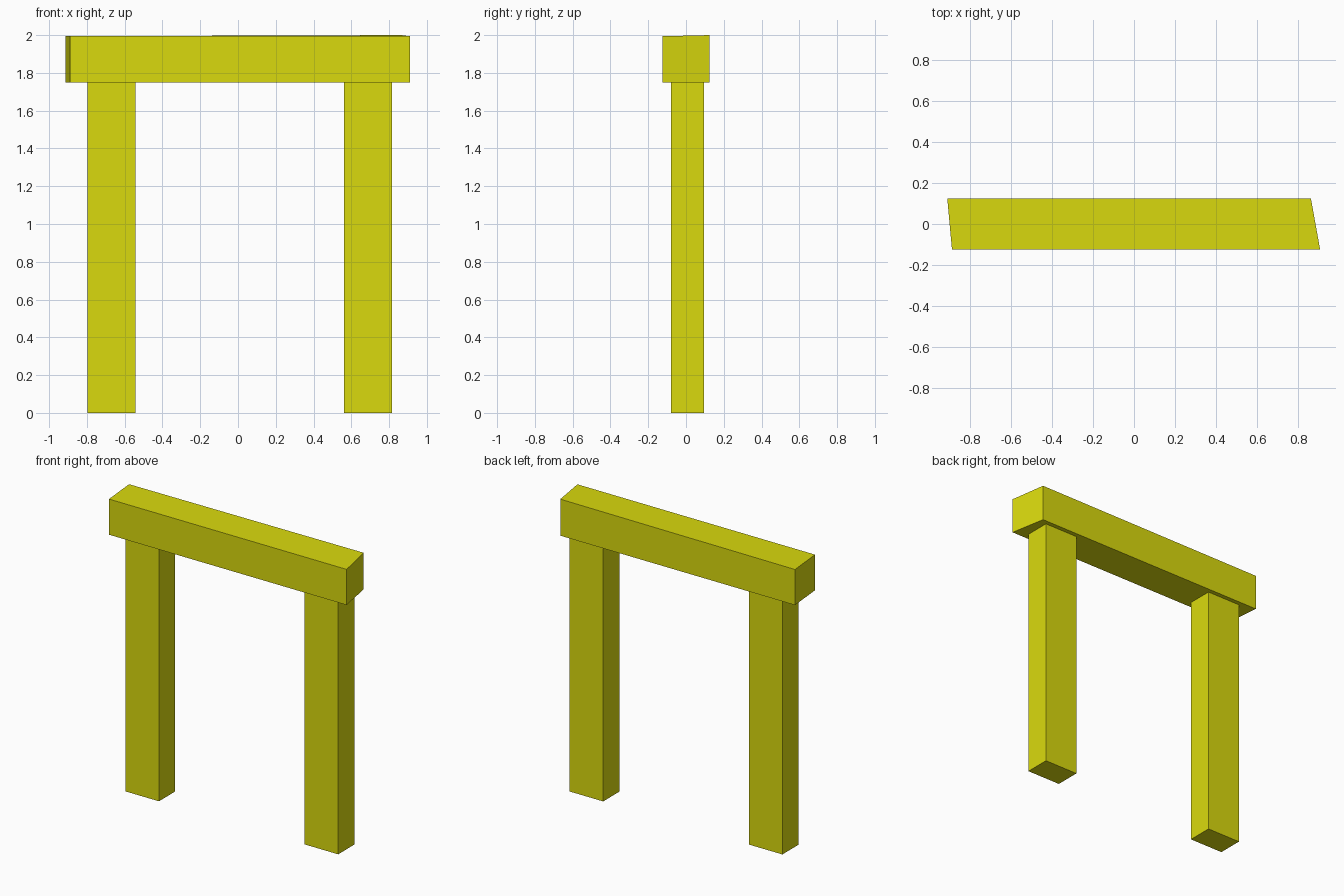
import bpy

if "Cube" in bpy.data.objects:
    bpy.data.objects.remove(bpy.data.objects["Cube"])

# Single flat yellow
yellow = bpy.data.materials.new("yellow")
yellow.diffuse_color = (0.70, 0.70, 0.004, 1.0)
yellow.use_nodes = True
yellow.node_tree.nodes["Principled BSDF"].inputs["Base Color"].default_value = yellow.diffuse_color


def prism(name, base, bottom, tops):
    """Four-sided block: base outline (counter-clockwise), flat bottom, top height per corner."""
    verts = [(x, y, bottom) for x, y in base]
    verts += [(x, y, z) for (x, y), z in zip(base, tops)]
    faces = [(3, 2, 1, 0), (4, 5, 6, 7)]
    faces += [(i, (i + 1) % 4, (i + 1) % 4 + 4, i + 4) for i in range(4)]
    mesh = bpy.data.meshes.new(name)
    mesh.from_pydata(verts, [], faces)
    mesh.materials.append(yellow)
    obj = bpy.data.objects.new(name, mesh)
    bpy.context.collection.objects.link(obj)
    return obj


# Posts
for name, x0, x1 in (("left_post", -0.797, -0.543), ("right_post", 0.561, 0.815)):
    outline = [(x0, -0.08), (x1, -0.08), (x1, 0.095), (x0, 0.095)]
    prism(name, outline, 0.0, [1.75] * 4)

# Top beam with slanted ends and a slightly raised back right corner
prism("top_beam",
      [(-0.89, -0.125), (0.91, -0.125), (0.865, 0.125), (-0.913, 0.125)],
      1.75, [1.994, 1.994, 2.0, 1.994])
